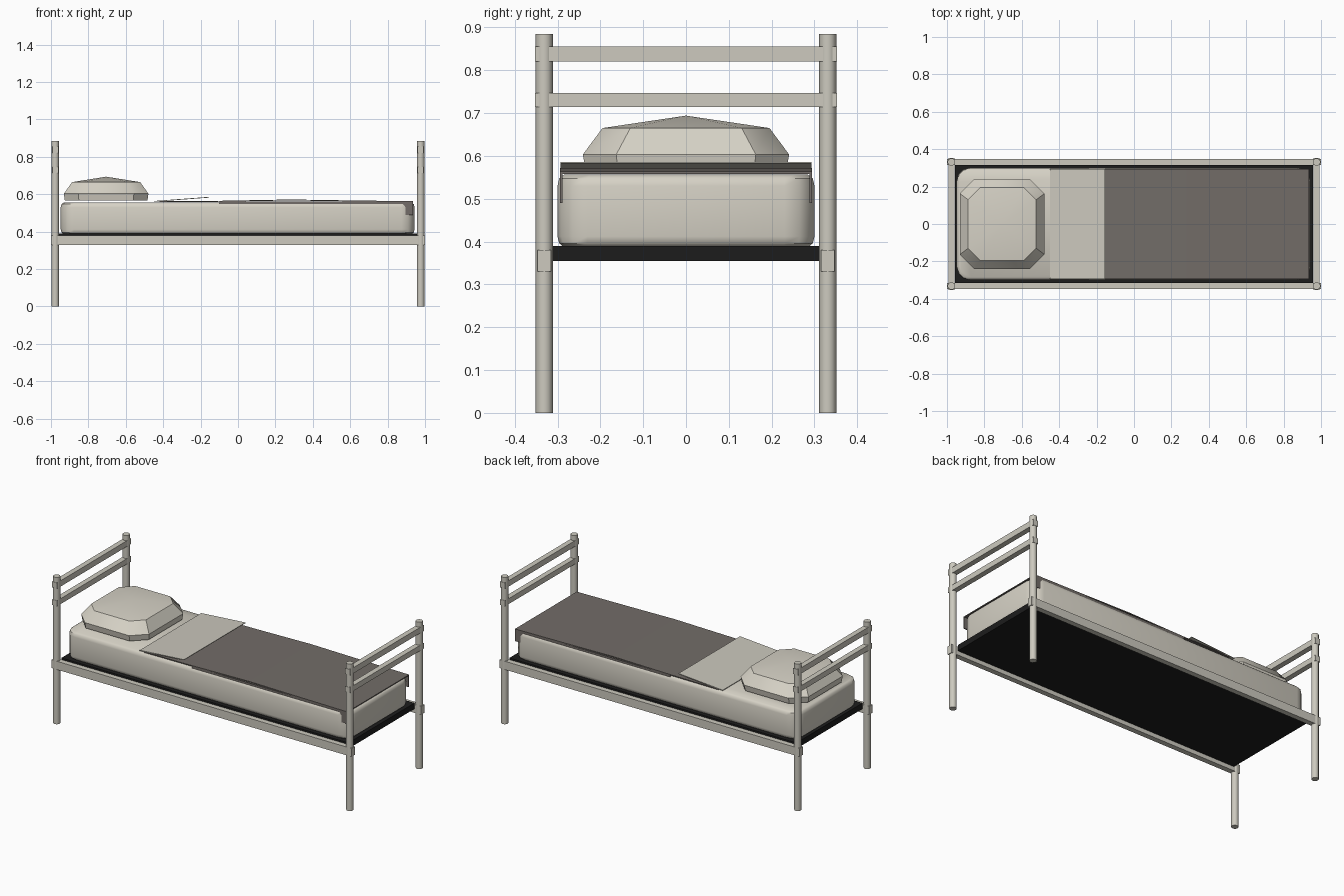
import bpy, bmesh, math

if "Cube" in bpy.data.objects:
    bpy.data.objects.remove(bpy.data.objects["Cube"])


def material(name, rgb):
    m = bpy.data.materials.new(name)
    m.diffuse_color = (*rgb, 1)
    m.use_nodes = True
    m.node_tree.nodes["Principled BSDF"].inputs["Base Color"].default_value = m.diffuse_color
    return m


FRAME = material("painted_metal", (0.61, 0.59, 0.52))
LINEN = material("linen", (0.67, 0.64, 0.56))
SHEET = material("sheet_cloth", (0.60, 0.58, 0.51))
WOOL = material("grey_wool", (0.17, 0.152, 0.138))
DARK = material("dark_base", (0.012, 0.012, 0.012))


def finish(bm, name, mat, angle=None):
    bmesh.ops.recalc_face_normals(bm, faces=bm.faces)
    me = bpy.data.meshes.new(name)
    bm.to_mesh(me)
    bm.free()
    me.materials.append(mat)
    if angle is not None:
        for p in me.polygons:
            p.use_smooth = True
        me.set_sharp_from_angle(angle=math.radians(angle))
    ob = bpy.data.objects.new(name, me)
    bpy.context.collection.objects.link(ob)
    return ob


def box(name, mat, x0, x1, y0, y1, z0, z1):
    bm = bmesh.new()
    bmesh.ops.create_cube(bm, size=1)
    for v in bm.verts:
        v.co = ((x0 + x1) / 2 + v.co.x * (x1 - x0),
                (y0 + y1) / 2 + v.co.y * (y1 - y0),
                (z0 + z1) / 2 + v.co.z * (z1 - z0))
    return finish(bm, name, mat)


def outline(hx, hy, r, seg):
    """Rectangle with rounded (or cut, seg=1) corners."""
    pts = []
    for q, (sx, sy) in enumerate([(1, 1), (-1, 1), (-1, -1), (1, -1)]):
        for i in range(seg + 1):
            a = math.pi / 2 * (q + i / seg)
            pts.append((sx * (hx - r) + r * math.cos(a), sy * (hy - r) + r * math.sin(a)))
    return pts


def cushion(name, mat, cx, rings, seg, apex=None, angle=40):
    """Skin a stack of rings (z, half x, half y, corner)."""
    bm = bmesh.new()
    loops = [[bm.verts.new((cx + x, y, z)) for x, y in outline(hx, hy, r, seg)]
             for z, hx, hy, r in rings]
    n = len(loops[0])
    for a, b in zip(loops, loops[1:]):
        for i in range(n):
            bm.faces.new((a[i], a[(i + 1) % n], b[(i + 1) % n], b[i]))
    bm.faces.new(loops[0])
    top = loops[-1]
    if apex:
        tip = bm.verts.new((cx, 0, apex))
        for i in range(n):
            bm.faces.new((top[i], top[(i + 1) % n], tip))
    else:
        bm.faces.new(top)
    return finish(bm, name, mat, angle)


def cloth(name, mat, profile, hy, thick):
    """Thin strip of (x, z) points extruded across the bed."""
    bm = bmesh.new()
    pts = profile + [(x, z - thick) for x, z in reversed(profile)]
    sides = [[bm.verts.new((x, y, z)) for x, z in pts] for y in (-hy, hy)]
    n = len(pts)
    for i in range(n):
        j = (i + 1) % n
        bm.faces.new((sides[0][i], sides[0][j], sides[1][j], sides[1][i]))
    for s in sides:
        for i in range(len(profile) - 1):
            bm.faces.new((s[i], s[i + 1], s[n - 2 - i], s[n - 1 - i]))
    return finish(bm, name, mat)


# Posts and end rails
for sx, end in ((-1, "head"), (1, "foot")):
    for sy, side in ((-1, "front"), (1, "back")):
        bm = bmesh.new()
        bmesh.ops.create_cone(bm, cap_ends=True, segments=12, radius1=0.02,
                              radius2=0.02, depth=0.885)
        bmesh.ops.translate(bm, verts=bm.verts, vec=(sx * 0.977, sy * 0.331, 0.4425))
        finish(bm, f"{end}_{side}_post", FRAME, 40)
    for label, z0, z1 in (("upper", 0.82, 0.855), ("lower", 0.714, 0.747)):
        box(f"{end}_{label}_rail", FRAME, sx * 0.977 - 0.016, sx * 0.977 + 0.016,
            -0.352, 0.352, z0, z1)

# Side rails
for sy, side in ((-1, "front"), (1, "back")):
    box(f"{side}_side_rail", FRAME, -1, 1, sy * 0.331 - 0.016, sy * 0.331 + 0.016, 0.33, 0.38)

# Bed base, mattress, pillow
box("bed_base", DARK, -0.957, 0.957, -0.315, 0.315, 0.355, 0.39)
cushion("mattress", LINEN, -0.002,
        [(0.387, 0.930, 0.285, 0.06), (0.396, 0.942, 0.296, 0.065), (0.412, 0.946, 0.300, 0.07),
         (0.530, 0.946, 0.300, 0.07), (0.547, 0.942, 0.296, 0.065), (0.556, 0.930, 0.285, 0.06)], 3)
cushion("pillow", LINEN, -0.705,
        [(0.567, 0.221, 0.234, 0.075), (0.603, 0.226, 0.241, 0.078),
         (0.665, 0.182, 0.195, 0.065)], 1, apex=0.694, angle=35)

# Blanket with tucked sides, and the folded-back sheet
cloth("blanket", WOOL, [(-0.42, 0.563), (-0.1, 0.565), (0.28, 0.572), (0.6, 0.567),
                        (0.935, 0.563)], 0.294, 0.005)
for sy, side in ((-1, "front"), (1, "back")):
    box(f"{side}_blanket_tuck", WOOL, -0.1, 0.935, sy * 0.291 - 0.003, sy * 0.291 + 0.003,
        0.49, 0.562)
cloth("folded_sheet", SHEET, [(-0.45, 0.564), (-0.155, 0.586)], 0.293, 0.004)
